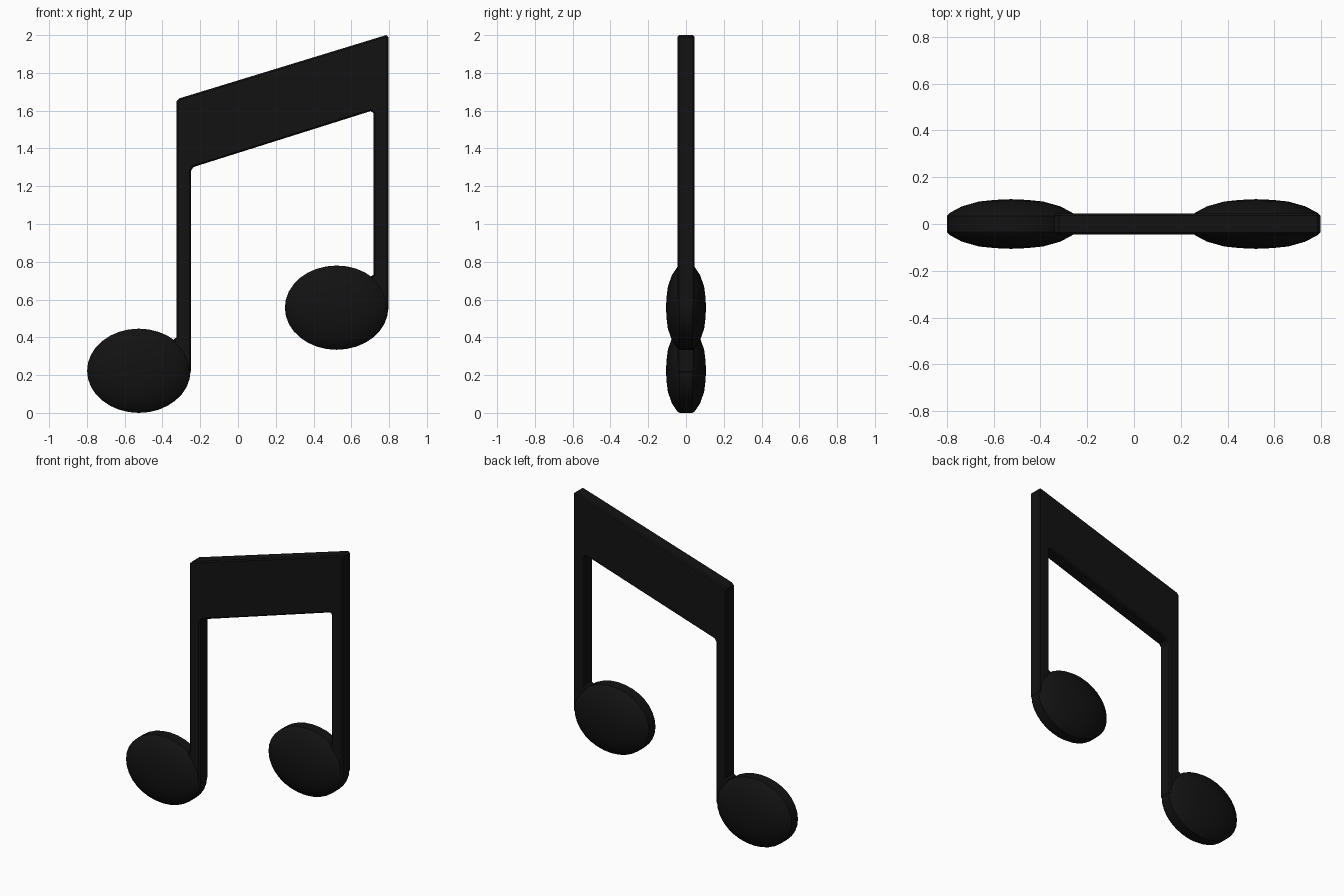
import bpy, bmesh
from math import sin, cos, pi

if "Cube" in bpy.data.objects:
    bpy.data.objects.remove(bpy.data.objects["Cube"])

ink = bpy.data.materials.new("black")
ink.diffuse_color = (0.006, 0.006, 0.006, 1)
ink.use_nodes = True
ink.node_tree.nodes["Principled BSDF"].inputs["Base Color"].default_value = ink.diffuse_color


def finish(bm, name):
    bmesh.ops.recalc_face_normals(bm, faces=bm.faces)
    mesh = bpy.data.meshes.new(name)
    bm.to_mesh(mesh)
    bm.free()
    mesh.materials.append(ink)
    obj = bpy.data.objects.new(name, mesh)
    bpy.context.collection.objects.link(obj)
    bpy.ops.object.select_all(action='DESELECT')
    obj.select_set(True)
    bpy.context.view_layer.objects.active = obj
    return obj


# Oval note head: domed on both sides, with a thin chamfered rim
def note_head(name, cx, cz, rx=0.274, rz=0.223, sides=32):
    half = [(0.25, 0.103), (0.5, 0.096), (0.77, 0.075), (0.96, 0.047), (1.0, 0.034)]
    profile = [(r, -y) for r, y in half] + [(r, y) for r, y in reversed(half)]
    bm = bmesh.new()
    rings = [[bm.verts.new((cx + rx * r * cos(2 * pi * i / sides), y,
                            cz + rz * r * sin(2 * pi * i / sides)))
              for i in range(sides)] for r, y in profile]
    for a, b in zip(rings, rings[1:]):
        for i in range(sides):
            j = (i + 1) % sides
            bm.faces.new((a[i], a[j], b[j], b[i]))
    for ring, y in ((rings[0], -0.106), (rings[-1], 0.106)):
        tip = bm.verts.new((cx, y, cz))
        for i in range(sides):
            bm.faces.new((ring[i], ring[(i + 1) % sides], tip))
    finish(bm, name)
    bpy.ops.object.shade_smooth_by_angle(angle=0.5)


note_head("left_note_head", -0.525, 0.223)
note_head("right_note_head", 0.522, 0.557)

# Both stems and the slanted beam, cut from one flat outline
outline = [(-0.325, 0.21), (-0.25, 0.21), (-0.25, 1.28), (-0.235, 1.302),
           (0.703, 1.598), (0.718, 1.586), (0.718, 0.732), (0.703, 0.722),
           (0.718, 0.54), (0.796, 0.54), (0.796, 1.99), (0.784, 2.0),
           (-0.311, 1.665), (-0.325, 1.65), (-0.325, 0.4), (-0.34, 0.39)]
depth = 0.045
bm = bmesh.new()
face = bm.faces.new([bm.verts.new((x, -depth, z)) for x, z in outline])
ext = bmesh.ops.extrude_face_region(bm, geom=[face])
bmesh.ops.translate(bm, vec=(0, 2 * depth, 0),
                    verts=[v for v in ext["geom"] if isinstance(v, bmesh.types.BMVert)])
frame = finish(bm, "stems_and_beam")
bevel = frame.modifiers.new("edge_chamfer", 'BEVEL')
bevel.width = 0.008
bevel.segments = 1
bevel.limit_method = 'ANGLE'
bevel.angle_limit = 1.2
